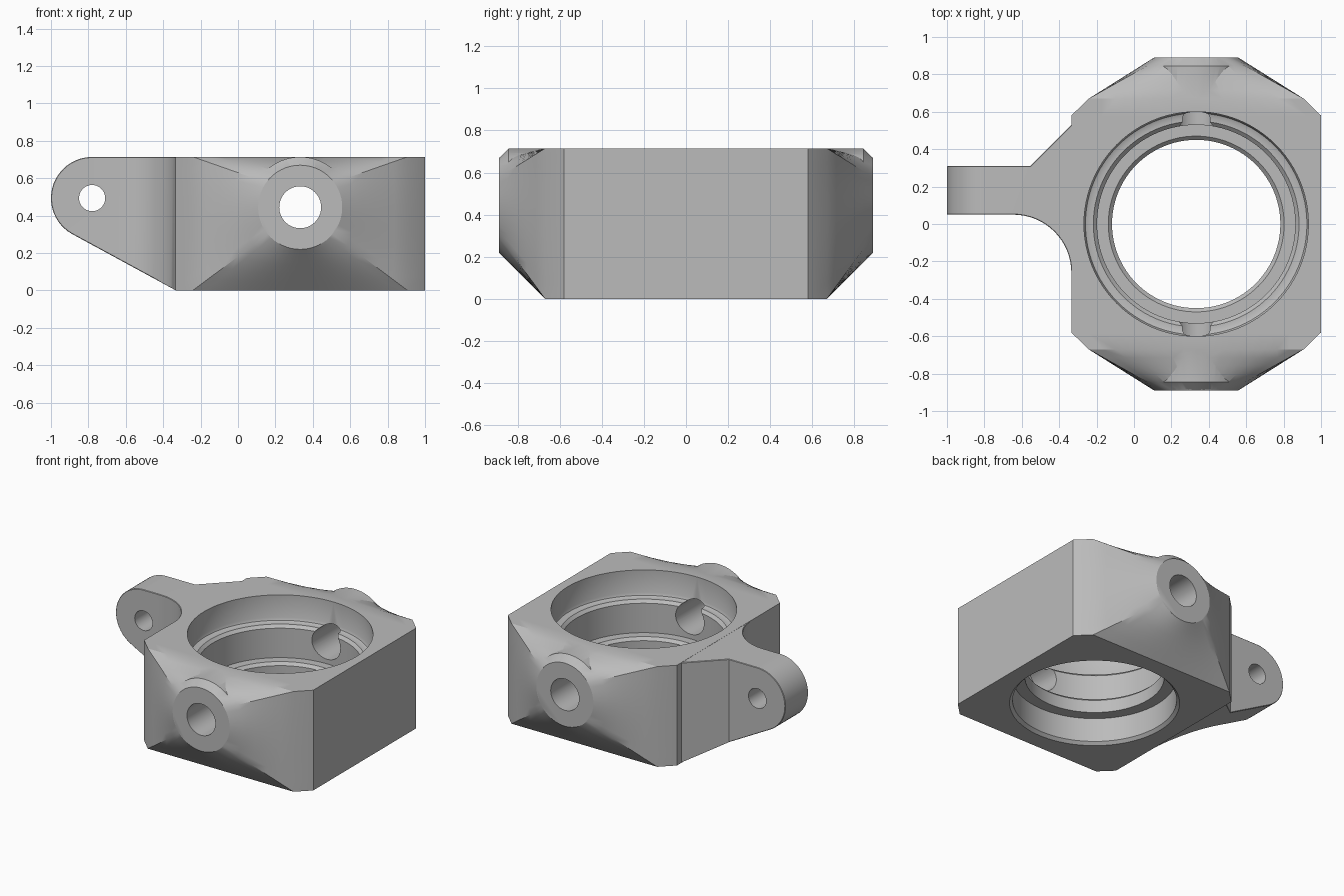
import bpy, bmesh
from math import sin, cos, pi, radians
from mathutils import Vector

if "Cube" in bpy.data.objects:
    bpy.data.objects.remove(bpy.data.objects["Cube"])

CX, TOP = 0.3325, 0.715      # bore centre and block height
PIN_Z = 0.445                # height of the pin axis

grey = bpy.data.materials.new("machined_grey")
grey.use_nodes = True
grey.diffuse_color = (0.5, 0.5, 0.5, 1)
grey.node_tree.nodes["Principled BSDF"].inputs["Base Color"].default_value = (0.5, 0.5, 0.5, 1)


def loft(name, rings):
    """Closed solid skinned through rings of equal point count."""
    bm = bmesh.new()
    loops = [[bm.verts.new(p) for p in ring] for ring in rings]
    n = len(loops[0])
    for a, b in zip(loops, loops[1:]):
        for i in range(n):
            j = (i + 1) % n
            bm.faces.new((a[i], a[j], b[j], b[i]))
    bm.faces.new(loops[0])
    bm.faces.new(loops[-1])
    bmesh.ops.recalc_face_normals(bm, faces=bm.faces)
    mesh = bpy.data.meshes.new(name)
    bm.to_mesh(mesh)
    bm.free()
    mesh.materials.append(grey)
    obj = bpy.data.objects.new(name, mesh)
    bpy.context.collection.objects.link(obj)
    return obj


def lathe(name, profile, centre, axis, segs=64):
    """Solid of revolution; profile is (radius, distance along axis)."""
    rings = []
    for r, h in profile:
        ring = []
        for k in range(segs):
            t = 2 * pi * k / segs
            u, v = r * cos(t), r * sin(t)
            ring.append(Vector(centre) + Vector((u, v, h) if axis == "z" else (u, h, v)))
        rings.append(ring)
    return loft(name, rings)


def apply_modifier(obj, kind, **settings):
    mod = obj.modifiers.new(kind.lower(), kind)
    for key, value in settings.items():
        setattr(mod, key, value)
    bpy.context.view_layer.objects.active = obj
    bpy.ops.object.modifier_apply(modifier=mod.name)


def boolean(obj, tool, operation):
    apply_modifier(obj, "BOOLEAN", object=tool, operation=operation, solver="EXACT")
    bpy.data.objects.remove(tool)


# Body: chamfered block whose two ends blend into round faces
SIDES = [(16, 36, 144), (10, 144, 220), (16, 220, 320), (10, 320, 396)]


def rectangle(y, half):
    corners = [(CX + half, TOP), (CX - half, TOP), (CX - half, 0), (CX + half, 0)]
    ring = []
    for s, (n, _, _) in enumerate(SIDES):
        a, b = Vector(corners[s]), Vector(corners[(s + 1) % 4])
        for k in range(n):
            p = a.lerp(b, k / n)
            ring.append(Vector((p.x, y, p.y)))
    return ring


def round_face(y, r):
    ring = []
    for n, start, end in SIDES:
        for k in range(n):
            t = radians(start + (end - start) * k / n)
            ring.append(Vector((CX + r * cos(t), y, PIN_Z + r * sin(t))))
    return ring


def body_end(side):
    """Rings from the round face inward to the full-width block."""
    outer, inner = round_face(0.89 * side, 0.225), rectangle(0.67 * side, 0.575)
    rings = [[a.lerp(b, k / 5) for a, b in zip(outer, inner)] for k in range(6)]
    return rings + [rectangle(0.58 * side, 0.6675)]


body = loft("bearing_housing", body_end(-1) + body_end(1)[::-1])

# Pin bosses with chamfered ends
for side in (-1, 1):
    boss = lathe("pin_boss", [(0.269, 0.64 * side), (0.269, 0.844 * side), (0.223, 0.889 * side)],
                 (CX, 0, PIN_Z), "y")
    boolean(body, boss, "UNION")

# Side lug: side outline crossed with plan outline, edges chamfered
LUG_X, LUG_Z, LUG_R = -0.78, 0.494, 0.22
side_outline = [(-0.24, LUG_Z + LUG_R)]
for k in range(25):
    t = radians(90 + 150 * k / 24)
    side_outline.append((LUG_X + LUG_R * cos(t), LUG_Z + LUG_R * sin(t)))
side_outline += [(-0.335, 0.002), (-0.24, 0.002)]
lug = loft("side_lug", [[(x, y, z) for x, z in side_outline] for y in (-0.6, 0.7)])

plan = [(-0.25, 0.53), (-0.335, 0.53), (-0.555, 0.31), (-1.1, 0.31), (-1.1, 0.05)]
for k in range(17):
    t = radians(90 - 90 * k / 16)
    plan.append((-0.645 + 0.31 * cos(t), -0.26 + 0.31 * sin(t)))
plan.append((-0.25, -0.26))
plan_tool = loft("lug_plan", [[(x, y, z) for x, y in plan] for z in (-0.1, 0.9)])
boolean(lug, plan_tool, "INTERSECT")
apply_modifier(lug, "BEVEL", width=0.02, segments=1, limit_method="ANGLE", angle_limit=radians(62))
boolean(body, lug, "UNION")

# Stepped bearing bore
bore = lathe("bore_cutter", [
    (0.57, -0.02), (0.53, 0.02), (0.53, 0.19), (0.45, 0.19), (0.45, 0.28), (0.47, 0.30),
    (0.53, 0.30), (0.53, 0.51), (0.55, 0.53), (0.575, 0.53), (0.592, 0.537), (0.6, 0.555),
    (0.6, 0.8)], (CX, 0, 0), "z", 96)
boolean(body, bore, "DIFFERENCE")

# Pin hole through both bosses, and the lug hole
boolean(body, lathe("pin_hole", [(0.112, -1), (0.112, 1)], (CX, 0, PIN_Z), "y"), "DIFFERENCE")
boolean(body, lathe("lug_hole", [(0.07, -0.1), (0.07, 0.5)], (LUG_X, 0, LUG_Z), "y", 40), "DIFFERENCE")

# Smooth curved walls, crisp machined edges
bpy.ops.object.select_all(action="DESELECT")
body.select_set(True)
bpy.context.view_layer.objects.active = body
bpy.ops.object.shade_smooth_by_angle(angle=radians(25))
